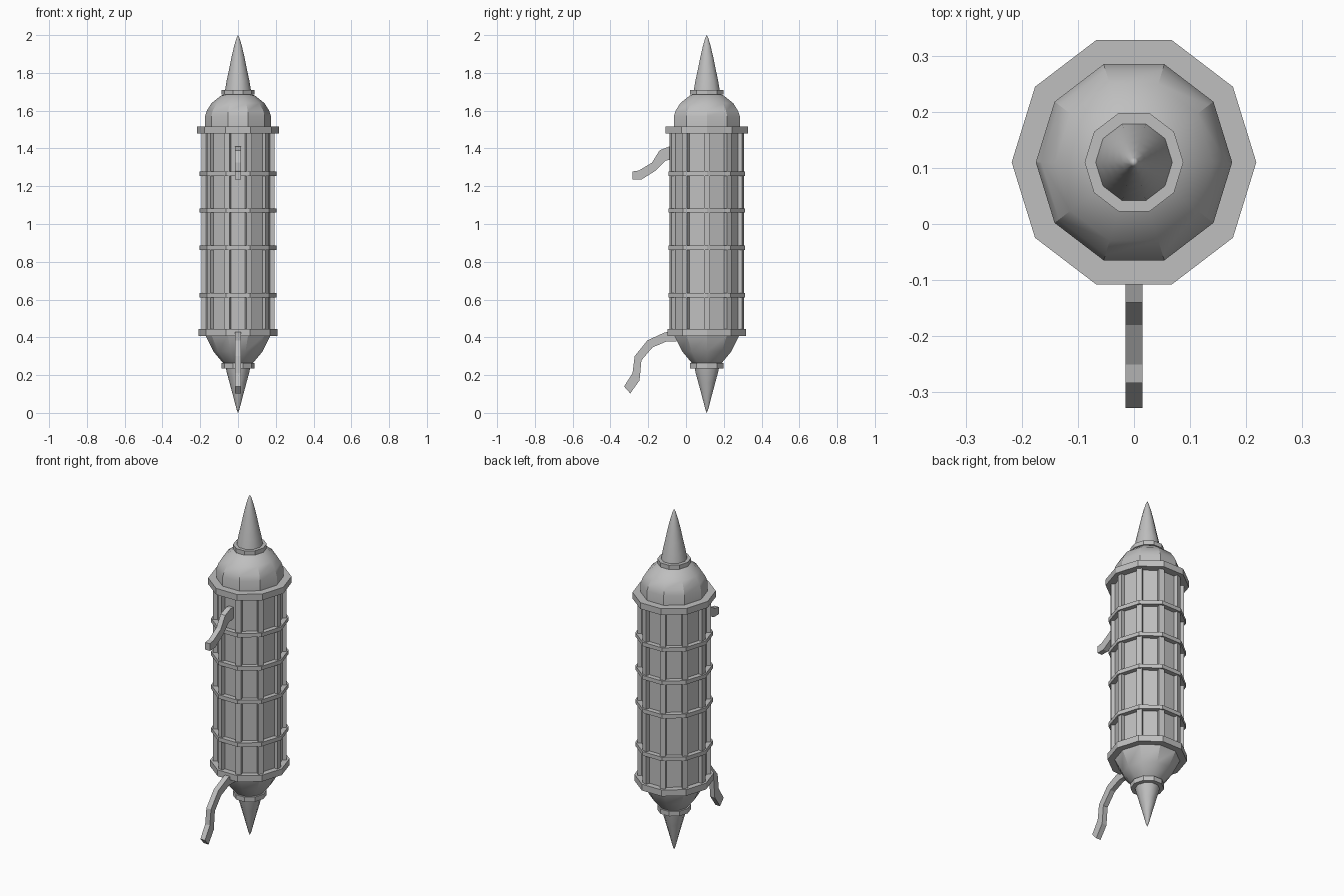
import bpy, bmesh, math

if "Cube" in bpy.data.objects:
    bpy.data.objects.remove(bpy.data.objects["Cube"])

CY = 0.11       # y of the main axis
SY = 1.05       # slight depth stretch of the body
SIDES = 10

grey = bpy.data.materials.new("grey_metal")
grey.diffuse_color = (0.52, 0.52, 0.52, 1)
grey.use_nodes = True
grey.node_tree.nodes["Principled BSDF"].inputs["Base Color"].default_value = grey.diffuse_color


def make_object(name, bm):
    bmesh.ops.recalc_face_normals(bm, faces=bm.faces[:])
    mesh = bpy.data.meshes.new(name)
    bm.to_mesh(mesh)
    bm.free()
    mesh.materials.append(grey)
    obj = bpy.data.objects.new(name, mesh)
    bpy.context.collection.objects.link(obj)
    return obj


def lathe(name, profile, smooth=None):
    """Turn (radius, z) points around the axis; radius 0 gives a tip."""
    bm = bmesh.new()
    loops = []
    for r, z in profile:
        n = SIDES if r > 0 else 1
        loops.append([bm.verts.new((r * math.cos(math.tau * i / SIDES),
                                    CY + SY * r * math.sin(math.tau * i / SIDES), z))
                      for i in range(n)])
    for a, b in zip(loops, loops[1:]):
        for i in range(SIDES):
            j = (i + 1) % SIDES
            quad = [a[i % len(a)], a[j % len(a)], b[j % len(b)], b[i % len(b)]]
            bm.faces.new(list(dict.fromkeys(quad)))
    for end in (loops[0], loops[-1]):
        if len(end) > 1:
            bm.faces.new(end)
    obj = make_object(name, bm)
    if smooth:
        bpy.ops.object.select_all(action='DESELECT')
        obj.select_set(True)
        bpy.context.view_layer.objects.active = obj
        bpy.ops.object.shade_smooth_by_angle(angle=math.radians(smooth))
    return obj


def handle(name, outline, width=0.03):
    """Extrude a (y, z) ribbon outline across x."""
    bm = bmesh.new()
    sides = [[bm.verts.new((x, y, z)) for y, z in outline]
             for x in (-width / 2, width / 2)]
    n = len(outline)
    for s in sides:
        bm.faces.new(s)
    for i in range(n):
        j = (i + 1) % n
        bm.faces.new([sides[0][i], sides[0][j], sides[1][j], sides[1][i]])
    return make_object(name, bm)


# Main drum and end domes
lathe("drum", [(0.175, 0.42), (0.175, 1.50)])
lathe("upper_dome", [(0.175, 1.49), (0.175, 1.57), (0.165, 1.60), (0.14, 1.64),
                     (0.09, 1.68), (0.06, 1.69)], 30)
lathe("lower_dome", [(0.06, 0.25), (0.08, 0.265), (0.13, 0.325), (0.172, 0.41),
                     (0.175, 0.43)], 30)

# Pointed spires
lathe("upper_spire", [(0.07, 1.70), (0.06, 1.76), (0.047, 1.82), (0.035, 1.88),
                      (0.021, 1.94), (0.008, 1.985), (0, 2.0)], 60)
lathe("lower_spire", [(0, 0), (0.008, 0.02), (0.026, 0.09), (0.045, 0.16),
                      (0.06, 0.215), (0.066, 0.245)], 60)

# Rings and collars: name, radius, bottom, top
for name, r, z0, z1 in [("upper_collar", 0.088, 1.685, 1.71),
                        ("upper_rim", 0.218, 1.478, 1.515),
                        ("band_1", 0.203, 1.255, 1.278),
                        ("band_2", 0.203, 1.06, 1.083),
                        ("band_3", 0.203, 0.863, 0.886),
                        ("band_4", 0.203, 0.612, 0.635),
                        ("lower_rim", 0.208, 0.408, 0.445),
                        ("lower_collar", 0.088, 0.235, 0.263)]:
    lathe(name, [(r, z0), (r, z1)])

# Upright bars along the drum corners
bm = bmesh.new()
for k in range(SIDES):
    a = math.tau * k / SIDES
    cube = bmesh.ops.create_cube(bm, size=1)["verts"]
    for v in cube:
        rad, tan, z = 0.177 + 0.03 * v.co.x, 0.03 * v.co.y, 0.96 + 1.06 * v.co.z
        v.co = (rad * math.cos(a) - tan * math.sin(a),
                CY + SY * (rad * math.sin(a) + tan * math.cos(a)), z)
make_object("upright_bars", bm)

# Bent handles on the front
handle("upper_handle", [(-0.05, 1.41), (-0.09, 1.41), (-0.14, 1.39), (-0.18, 1.325),
                        (-0.25, 1.283), (-0.283, 1.278), (-0.283, 1.236), (-0.235, 1.236),
                        (-0.16, 1.283), (-0.108, 1.336), (-0.05, 1.345)])
handle("lower_handle", [(-0.05, 0.435), (-0.113, 0.426), (-0.204, 0.384), (-0.272, 0.30),
                        (-0.283, 0.21), (-0.328, 0.14), (-0.295, 0.103), (-0.246, 0.172),
                        (-0.236, 0.278), (-0.177, 0.347), (-0.103, 0.378), (-0.05, 0.378)])
